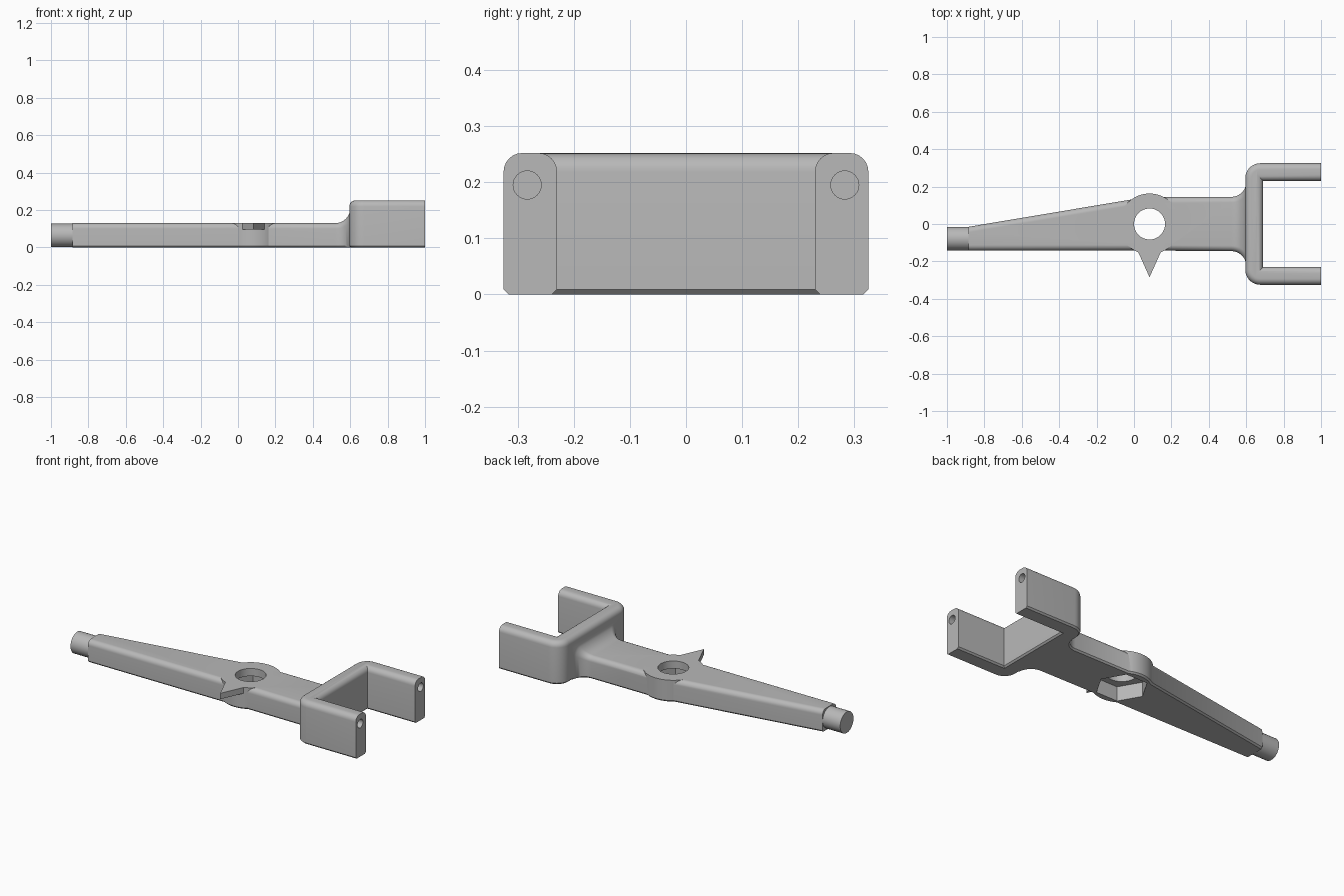
import bpy, bmesh
from math import sin, cos, pi, sqrt
from mathutils import Matrix, Vector

cube = bpy.data.objects.get("Cube")
if cube:
    bpy.data.objects.remove(cube, do_unlink=True)

grey = bpy.data.materials.new("plain grey")
grey.use_nodes = True
grey.diffuse_color = (0.48, 0.48, 0.48, 1)
grey.node_tree.nodes["Principled BSDF"].inputs["Base Color"].default_value = grey.diffuse_color

TOP = 0.13      # arm height
CHAMFER = 0.009
HUB_X = 0.083


def finish(name, bm):
    bmesh.ops.recalc_face_normals(bm, faces=bm.faces)
    mesh = bpy.data.meshes.new(name)
    bm.to_mesh(mesh)
    bm.free()
    mesh.materials.append(grey)
    obj = bpy.data.objects.new(name, mesh)
    bpy.context.collection.objects.link(obj)
    return obj


def arc(cx, cy, r, a0, a1, n=8):
    return [(cx + r * cos(a0 + (a1 - a0) * i / n), cy + r * sin(a0 + (a1 - a0) * i / n))
            for i in range(n + 1)]


def prism(outline, z0, z1):
    bm = bmesh.new()
    face = bm.faces.new([bm.verts.new((x, y, z0)) for x, y in outline])
    new = bmesh.ops.extrude_face_region(bm, geom=[face])["geom"]
    bmesh.ops.translate(bm, verts=[v for v in new if isinstance(v, bmesh.types.BMVert)],
                        vec=(0, 0, z1 - z0))
    bmesh.ops.recalc_face_normals(bm, faces=bm.faces)
    return bm


def bevel_level(bm, z, width, segments):
    edges = [e for e in bm.edges if all(abs(v.co.z - z) < 1e-5 for v in e.verts)]
    bmesh.ops.bevel(bm, geom=edges, offset=width, segments=segments, profile=0.5,
                    affect='EDGES')


def rod(name, r, x0, x1, y, z, sides=48):
    bm = bmesh.new()
    place = Matrix.Translation(((x0 + x1) / 2, y, z)) @ Matrix.Rotation(pi / 2, 4, 'Y')
    bmesh.ops.create_cone(bm, cap_ends=True, segments=sides, radius1=r, radius2=r,
                          depth=x1 - x0, matrix=place)
    return finish(name, bm)


def combine(target, tool, operation):
    mod = target.modifiers.new(operation.lower(), 'BOOLEAN')
    mod.operation, mod.object, mod.solver = operation, tool, 'EXACT'
    bpy.context.view_layer.objects.active = target
    bpy.ops.object.modifier_apply(modifier=mod.name)
    bpy.data.objects.remove(tool, do_unlink=True)


# Arm: lofted cross-sections, round on top, chamfered below, flaring into the fork
def section(bm, x, y0, y1, top, r):
    pts = [(y0, CHAMFER), (y0 + CHAMFER, 0), (y1 - CHAMFER, 0), (y1, CHAMFER)]
    pts += arc(y1 - r, top - r, r, 0, pi / 2)
    pts += arc(y0 + r, top - r, r, pi / 2, pi)
    return [bm.verts.new((x, y, z)) for y, z in pts]


bm = bmesh.new()
rings = [section(bm, -0.885, -0.142, -0.015, TOP, 0.03),
         section(bm, 0.07, -0.142, 0.145, TOP, 0.03)]
FLARE = 0.08
for i in range(11):
    a = pi / 2 * i / 10 * 0.97
    d = FLARE * (1 - cos(a))
    rings.append(section(bm, 0.52 + FLARE * sin(a), -0.145 - d, 0.145 + d, TOP + d, 0.03 + d * 0.3))
rings.append(section(bm, 0.63, -0.22, 0.22, 0.205, 0.05))
for a, b in zip(rings, rings[1:]):
    for i in range(len(a)):
        j = (i + 1) % len(a)
        bm.faces.new((a[i], a[j], b[j], b[i]))
bm.faces.new(rings[0])
bm.faces.new(rings[-1])
body = finish("lever_body", bm)

# Fork: U outline with rounded upper edges, trimmed flat at the prong ends
W, INNER, CORNER = 0.325, 0.23, 0.08
outline = [(1.1, -INNER), (0.69, -INNER), (0.69, INNER), (1.1, INNER), (1.1, W)]
outline += arc(0.595 + CORNER, W - CORNER, CORNER, pi / 2, pi)
outline += arc(0.595 + CORNER, CORNER - W, CORNER, pi, 1.5 * pi)
outline += [(1.1, -W)]
bm = prism(outline, 0, 0.252)
bevel_level(bm, 0.252, 0.033, 6)
bevel_level(bm, 0, CHAMFER, 1)
cut = bmesh.ops.bisect_plane(bm, geom=bm.verts[:] + bm.edges[:] + bm.faces[:],
                             plane_co=(1, 0, 0), plane_no=(1, 0, 0), clear_outer=True)
bmesh.ops.holes_fill(bm, edges=[e for e in cut["geom_cut"] if isinstance(e, bmesh.types.BMEdge)])
combine(body, finish("fork", bm), 'UNION')

# Hub around the pivot
bm = prism(arc(HUB_X, 0, 0.163, 0, 2 * pi * 63 / 64, 63), 0, TOP)
bevel_level(bm, 0, CHAMFER, 1)
combine(body, finish("hub", bm), 'UNION')

# Pointer on the front of the hub
pointer = prism([(HUB_X - 0.083, -0.1), (HUB_X, -0.285), (HUB_X + 0.083, -0.1)], 0.095, TOP)
combine(body, finish("pointer", pointer), 'UNION')

# End peg
combine(body, rod("end_peg", 0.0625, -1, -0.85, -0.0785, 0.0645), 'UNION')

# Pivot hole, hexagonal pocket underneath and pin holes in the prongs
hole = prism(arc(HUB_X, 0, 0.083, 0, 2 * pi * 47 / 48, 47), -0.1, 0.3)
combine(body, finish("pivot_hole", hole), 'DIFFERENCE')
pocket = prism(arc(HUB_X, 0, 0.14, 0, 2 * pi * 5 / 6, 5), -0.1, 0.085)
combine(body, finish("hex_pocket", pocket), 'DIFFERENCE')
for side in (-1, 1):
    combine(body, rod("pin_hole", 0.025, 0.8, 1.1, side * 0.283, 0.195, 32), 'DIFFERENCE')

bpy.ops.object.select_all(action='DESELECT')
body.select_set(True)
bpy.context.view_layer.objects.active = body
bpy.ops.object.shade_smooth_by_angle(angle=pi / 6)
